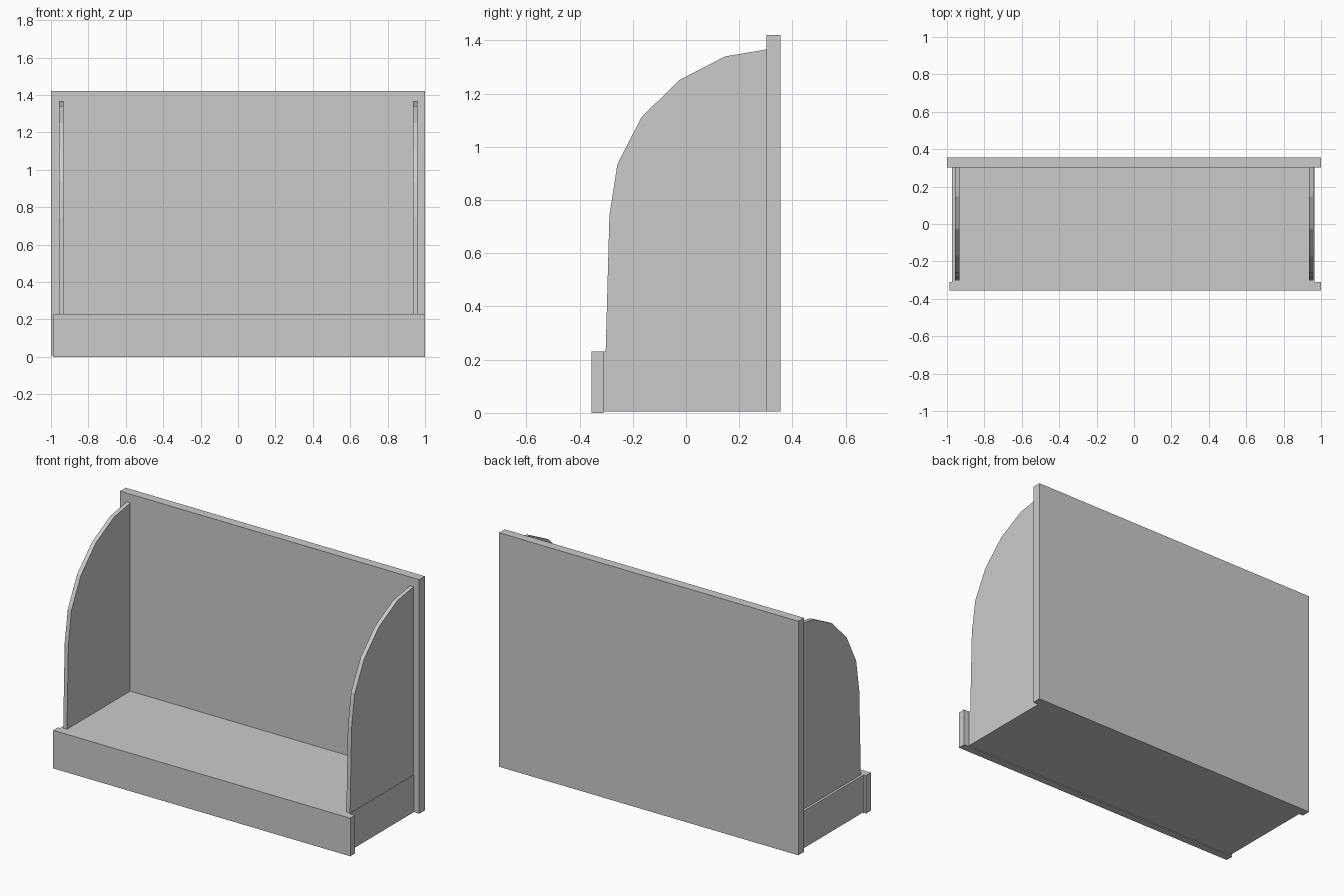
import bpy, bmesh

if "Cube" in bpy.data.objects:
    bpy.data.objects.remove(bpy.data.objects["Cube"])


def prism(name, profile, x0, x1):
    """Extrude a closed (y, z) profile along x."""
    bm = bmesh.new()
    face = bm.faces.new([bm.verts.new((x0, y, z)) for y, z in profile])
    ext = bmesh.ops.extrude_face_region(bm, geom=[face])
    verts = [g for g in ext["geom"] if isinstance(g, bmesh.types.BMVert)]
    bmesh.ops.translate(bm, verts=verts, vec=(x1 - x0, 0, 0))
    bmesh.ops.recalc_face_normals(bm, faces=bm.faces)
    mesh = bpy.data.meshes.new(name)
    bm.to_mesh(mesh)
    bm.free()
    obj = bpy.data.objects.new(name, mesh)
    bpy.context.collection.objects.link(obj)
    return obj


def board(name, x, y, z):
    """Box given by its ranges on each axis."""
    return prism(name, [(y[0], z[0]), (y[1], z[0]), (y[1], z[1]), (y[0], z[1])], *x)


# Upright back panel
board("back_panel", (-1.0, 1.0), (0.302, 0.356), (0.006, 1.42))

# Solid base and the front board covering it
board("base", (-0.972, 0.964), (-0.31, 0.302), (0.006, 0.23))
board("front_board", (-0.986, 1.0), (-0.356, -0.31), (0.0, 0.23))

# Curved side panels standing on the base
side = [(0.302, 0.23), (-0.302, 0.23), (-0.288, 0.74), (-0.258, 0.935),
        (-0.168, 1.11), (-0.027, 1.25), (0.147, 1.34), (0.302, 1.366)]
for name, x0, x1 in (("left_side", -0.957, -0.932), ("right_side", 0.936, 0.961)):
    prism(name, side, x0, x1)
